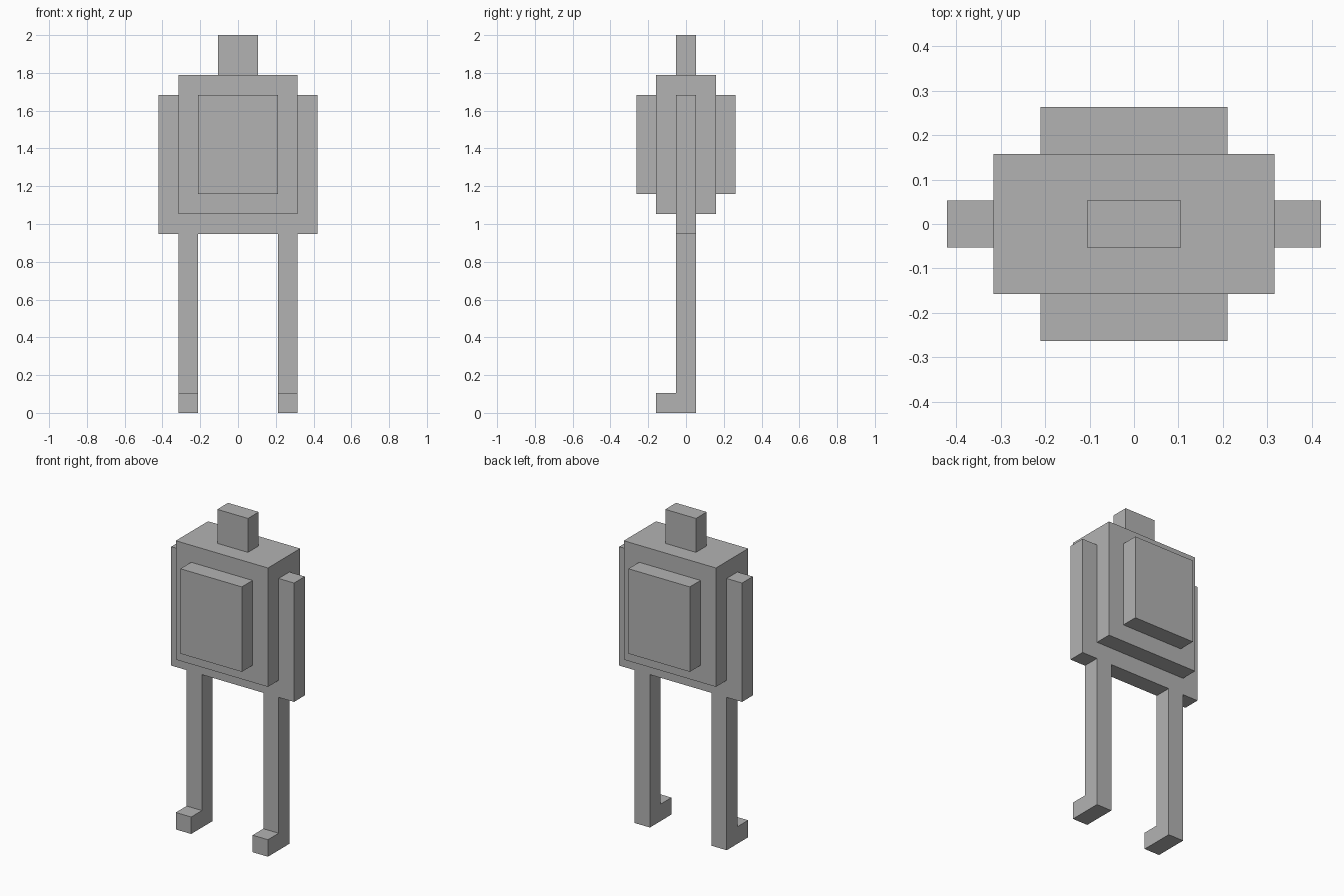
import bpy
import bmesh

cube = bpy.data.objects.get("Cube")
if cube:
    bpy.data.objects.remove(cube, do_unlink=True)

U = 2 / 19  # one block of the model's grid

grey = bpy.data.materials.new("plain grey")
grey.use_nodes = True
colour = (0.45, 0.45, 0.45, 1)
grey.diffuse_color = colour
grey.node_tree.nodes["Principled BSDF"].inputs["Base Color"].default_value = colour


def prism(name, outline, y0, y1):
    """Extrude an x-z outline, in grid blocks, from y0 to y1."""
    bm = bmesh.new()
    face = bm.faces.new([bm.verts.new((x * U, y0 * U, z * U)) for x, z in outline])
    new = bmesh.ops.extrude_face_region(bm, geom=[face])["geom"]
    moved = [v for v in new if isinstance(v, bmesh.types.BMVert)]
    bmesh.ops.translate(bm, verts=moved, vec=(0, (y1 - y0) * U, 0))
    bmesh.ops.recalc_face_normals(bm, faces=bm.faces)
    mesh = bpy.data.meshes.new(name)
    bm.to_mesh(mesh)
    bm.free()
    mesh.materials.append(grey)
    obj = bpy.data.objects.new(name, mesh)
    bpy.context.collection.objects.link(obj)
    return obj


def box(name, x0, x1, y0, y1, z0, z1):
    return prism(name, [(x0, z0), (x1, z0), (x1, z1), (x0, z1)], y0, y1)


# Body with raised chest and back panels, and the head
box("torso", -3, 3, -1.5, 1.5, 10, 17)
box("chest_panel", -2, 2, -2.5, -1.5, 11, 16)
box("back_panel", -2, 2, 1.5, 2.5, 11, 16)
box("head", -1, 1, -0.5, 0.5, 17, 19)

# Arms, hips and legs are one continuous flat frame, mirrored about x = 0
half = [(2, 9), (2, 0), (3, 0), (3, 9), (4, 9), (4, 16), (3, 16), (3, 10)]
prism("arms_hips_and_legs", half + [(-x, z) for x, z in reversed(half)], -0.5, 0.5)

# Feet point forward
for side, x in (("left", 2), ("right", -3)):
    box(side + "_foot", x, x + 1, -1.5, -0.5, 0, 1)
